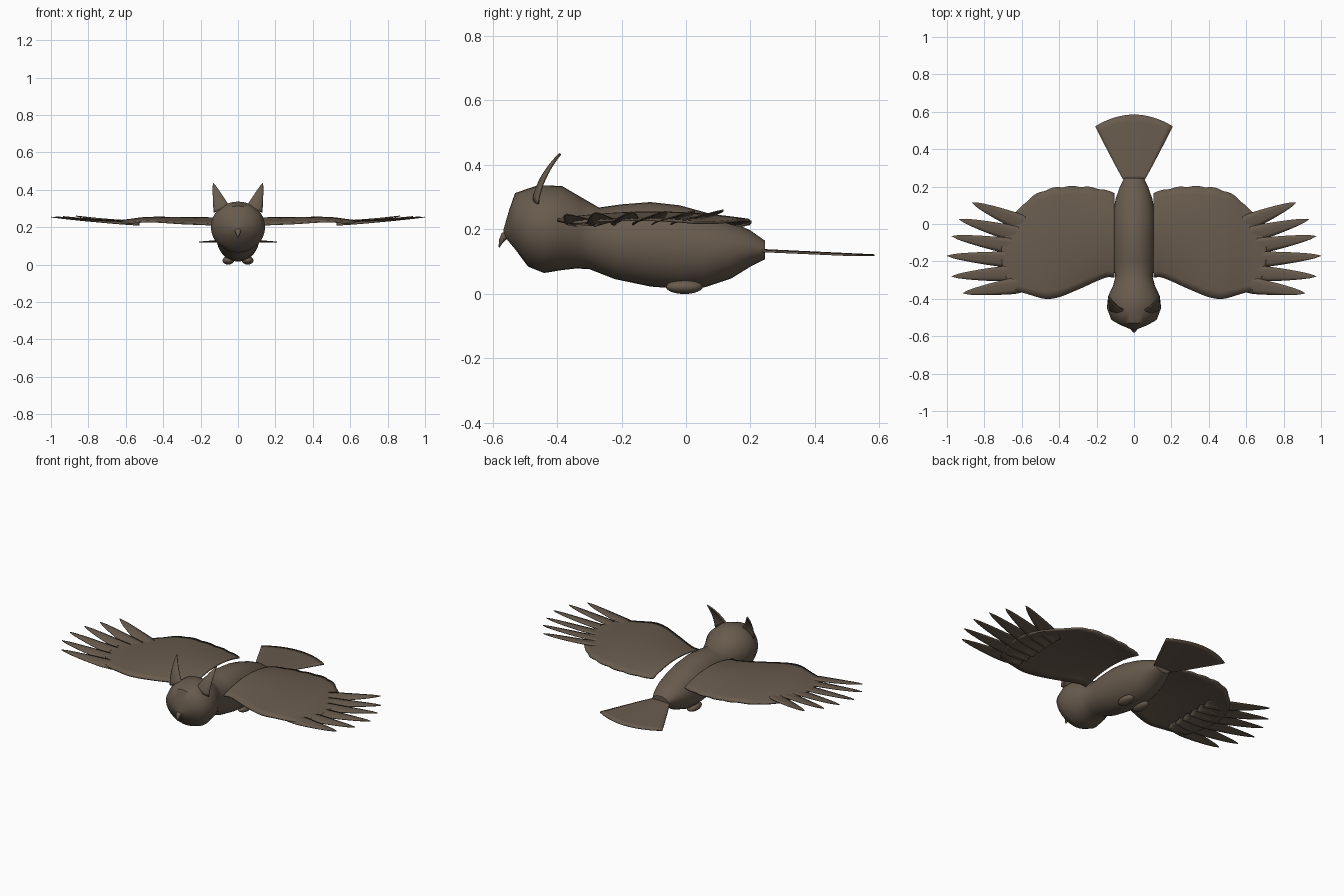
import bpy, bmesh, math
from mathutils import Vector

if "Cube" in bpy.data.objects:
    bpy.data.objects.remove(bpy.data.objects["Cube"])

brown = bpy.data.materials.new("feather brown")
brown.diffuse_color = (0.14, 0.105, 0.075, 1)
brown.use_nodes = True
brown.node_tree.nodes["Principled BSDF"].inputs["Base Color"].default_value = brown.diffuse_color


def interp(pts, t):
    """Smooth (Catmull-Rom style) interpolation of (t, value) pairs."""
    if t <= pts[0][0]:
        return pts[0][1]
    for i in range(len(pts) - 1):
        (a, va), (b, vb) = pts[i], pts[i + 1]
        if t <= b:
            def slope(j):
                lo, hi = pts[max(j - 1, 0)], pts[min(j + 1, len(pts) - 1)]
                return (hi[1] - lo[1]) / (hi[0] - lo[0])
            h = b - a
            s = (t - a) / h
            return ((2*s**3 - 3*s*s + 1) * va + (s**3 - 2*s*s + s) * h * slope(i)
                    + (3*s*s - 2*s**3) * vb + (s**3 - s*s) * h * slope(i + 1))
    return pts[-1][1]


def finish(name, bm, mirror=False, thick=0, angle=50):
    bmesh.ops.remove_doubles(bm, verts=bm.verts, dist=1e-5)
    bmesh.ops.recalc_face_normals(bm, faces=bm.faces)
    me = bpy.data.meshes.new(name)
    bm.to_mesh(me)
    bm.free()
    me.materials.append(brown)
    ob = bpy.data.objects.new(name, me)
    bpy.context.collection.objects.link(ob)
    if thick:
        m = ob.modifiers.new("thickness", 'SOLIDIFY')
        m.thickness, m.offset = thick, 0
    if mirror:
        ob.modifiers.new("mirror", 'MIRROR')
    bpy.context.view_layer.objects.active = ob
    ob.select_set(True)
    bpy.ops.object.shade_smooth_by_angle(angle=math.radians(angle))
    ob.select_set(False)
    return ob


def grid(bm, fn, nu, nv):
    """Sheet of quads from fn(u, v) -> point."""
    vs = [[bm.verts.new(fn(i / nu, j / nv)) for j in range(nv + 1)] for i in range(nu + 1)]
    for i in range(nu):
        for j in range(nv):
            bm.faces.new((vs[i][j], vs[i+1][j], vs[i+1][j+1], vs[i][j+1]))


def loft(name, rings, n=32):
    """Rings given as (top y, top z, bottom y, bottom z, half width)."""
    bm = bmesh.new()
    loops = []
    for ty, tz, by, bz, w in rings:
        top, bot = Vector((0, ty, tz)), Vector((0, by, bz))
        c, r = (top + bot) / 2, (top - bot) / 2
        loops.append([bm.verts.new(c + r * math.cos(2*math.pi*k/n)
                      + Vector((w * math.sin(2*math.pi*k/n), 0, 0))) for k in range(n)])
    for a, b in zip(loops, loops[1:]):
        for k in range(n):
            bm.faces.new((a[k], a[(k+1) % n], b[(k+1) % n], b[k]))
    bm.faces.new(loops[0])
    bm.faces.new(loops[-1])
    return finish(name, bm)


# Body and head in one loft, tilted rings at the flat face
loft("body_and_head", [
    (-0.566, 0.20, -0.564, 0.18, 0.012),
    (-0.548, 0.262, -0.527, 0.135, 0.075),
    (-0.53, 0.313, -0.49, 0.085, 0.122),
    (-0.46, 0.337, -0.44, 0.065, 0.145),
    (-0.385, 0.335, -0.385, 0.074, 0.138),
    (-0.325, 0.30, -0.34, 0.079, 0.113),
    (-0.27, 0.268, -0.30, 0.077, 0.10),
    (-0.20, 0.278, -0.22, 0.046, 0.11),
    (-0.11, 0.285, -0.11, 0.023, 0.115),
    (-0.02, 0.275, -0.02, 0.016, 0.115),
    (0.06, 0.253, 0.06, 0.021, 0.112),
    (0.13, 0.229, 0.14, 0.048, 0.098),
    (0.20, 0.197, 0.20, 0.085, 0.075),
    (0.245, 0.165, 0.245, 0.108, 0.052)])

# Hooked beak
loft("beak", [
    (-0.555, 0.198, -0.555, 0.17, 0.018),
    (-0.572, 0.188, -0.562, 0.165, 0.015),
    (-0.580, 0.168, -0.570, 0.156, 0.009),
    (-0.581, 0.146, -0.578, 0.144, 0.001)], 12)

# Wings: cambered sheets
LEAD = [(0.105, -0.285), (0.15, -0.285), (0.3, -0.35), (0.4, -0.39), (0.47, -0.4),
        (0.55, -0.38), (0.66, -0.345)]
TRAIL = [(0.105, 0.165), (0.2, 0.19), (0.33, 0.2), (0.45, 0.187), (0.55, 0.14), (0.66, 0.03)]
EDGE_Z = [(0.105, 0.212), (0.3, 0.22), (0.48, 0.23), (0.6, 0.222), (0.72, 0.222)]
CAMBER = [(0.105, 0.036), (0.3, 0.03), (0.48, 0.02), (0.6, 0.012), (0.72, 0.008)]


def wing(u, v):
    x = 0.105 + 0.555 * u
    y0, y1 = interp(LEAD, x), interp(TRAIL, x)
    y1 += 0.007 * abs(math.sin(x * 33)) - 0.004
    y = y0 + (y1 - y0) * v
    z = interp(EDGE_Z, x) + interp(CAMBER, x) * 4 * v * (1 - v)
    return x + 0.05 * u**4 * math.sin(math.pi * v), y, z


bm = bmesh.new()
grid(bm, wing, 56, 14)
finish("wing", bm, True, 0.009)

# Six fingered flight feathers at each wing tip
TIPS = [(0.915, -0.37, 0.247), (0.975, -0.28, 0.252), (1.0, -0.17, 0.254),
        (0.975, -0.065, 0.256), (0.935, 0.025, 0.257), (0.867, 0.115, 0.26)]
FWIDTH = [(0, 0.025), (0.25, 0.042), (0.5, 0.036), (0.75, 0.024), (0.92, 0.012), (1, 0.001)]
bm = bmesh.new()
for i, tip in enumerate(TIPS):
    root = Vector((0.53, -0.315 + 0.058 * i, 0.218 + 0.001 * i))
    tip = Vector(tip)
    d = tip - root
    side = Vector((-d.y, d.x, 0)).normalized()

    def feather(u, v):
        s = 2 * v - 1
        p = root + d * u + side * s * interp(FWIDTH, u)
        p.z += 0.008 * (1 - s * s) * (1 - u) - 0.016 * u * (1 - u) + 0.008 * s * (1 - u)
        return p
    grid(bm, feather, 14, 4)
finish("flight_feathers", bm, True, 0.004)

# Fanned tail
def tail(u, v):
    s = 2 * v - 1
    w = 0.05 + 0.158 * u ** 0.95
    y = 0.225 + u * (0.36 - 0.063 * s * s)
    return s * w, y, 0.137 - 0.017 * u - 0.004 * s * s * (1 - u)


bm = bmesh.new()
grid(bm, tail, 10, 16)
finish("tail", bm, False, 0.006)

# Ear tufts: curved tapering blades
def tuft(u, v):
    s = 2 * v - 1
    w = 0.041 * (1 - u) ** 0.85
    x = 0.088 + 0.044 * u + s * w
    y = -0.472 + 0.03 * u + 0.052 * u * u + 0.012 * s * s * (1 - u)
    return x, y, 0.295 + 0.14 * u - 0.016 * s * (1 - u)


bm = bmesh.new()
grid(bm, tuft, 10, 6)
finish("ear_tuft", bm, True, 0.008)

# Tucked feet
bm = bmesh.new()
bmesh.ops.create_uvsphere(bm, u_segments=20, v_segments=12, radius=1)
for v in bm.verts:
    v.co = (0.052 + 0.031 * v.co.x, -0.005 + 0.057 * v.co.y, 0.022 + 0.022 * v.co.z)
finish("foot", bm, True)
